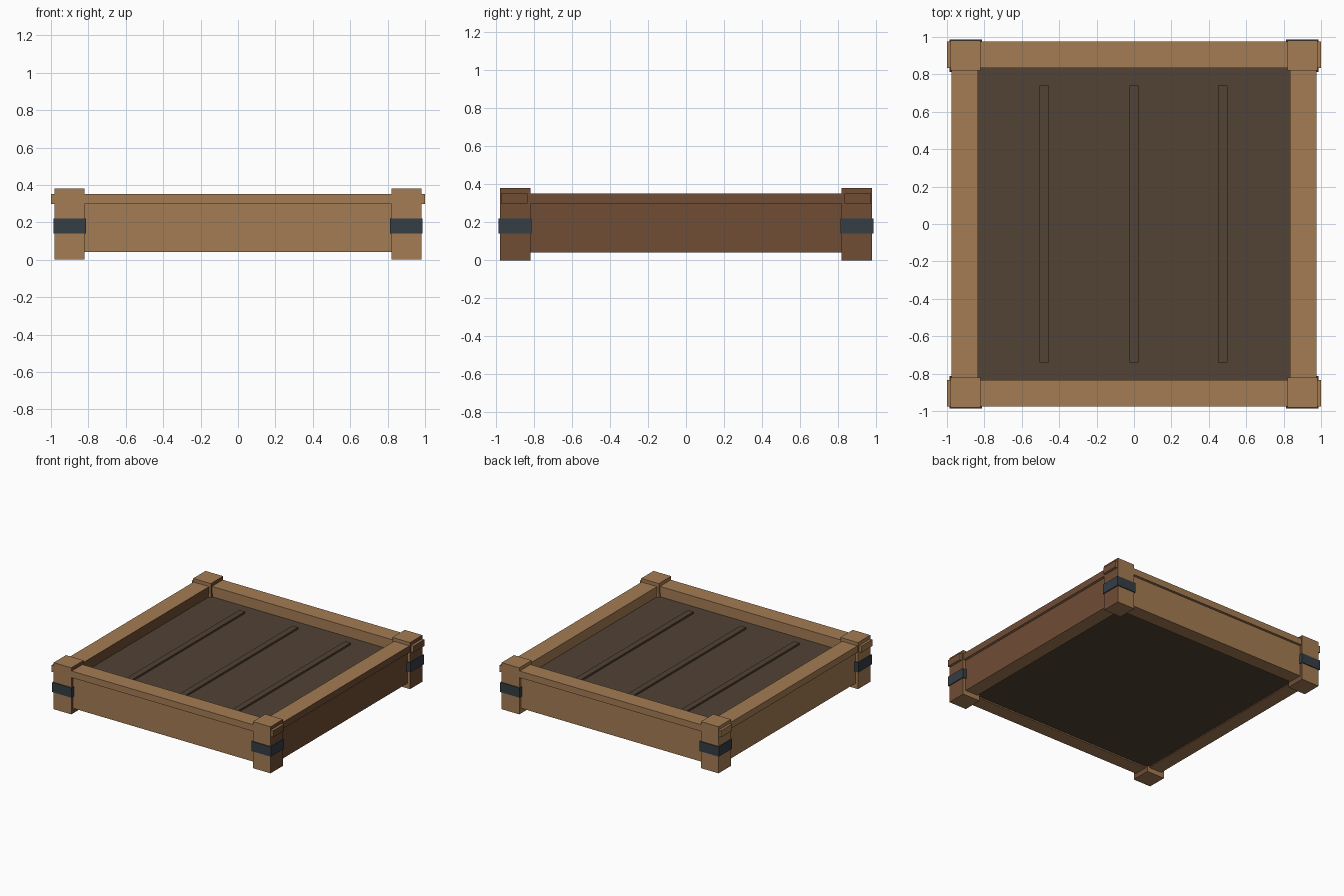
import bpy
import bmesh
from mathutils import Vector

cube = bpy.data.objects.get("Cube")
if cube:
    bpy.data.objects.remove(cube, do_unlink=True)


def linear(v):
    v /= 255
    return v / 12.92 if v <= 0.04045 else ((v + 0.055) / 1.055) ** 2.4


def material(name, rgb):
    mat = bpy.data.materials.new(name)
    mat.use_nodes = True
    colour = [linear(c) for c in rgb] + [1.0]
    mat.diffuse_color = colour
    shader = mat.node_tree.nodes["Principled BSDF"]
    shader.inputs["Base Color"].default_value = colour
    shader.inputs["Roughness"].default_value = 0.9
    return mat


WOOD = material("light wood", (164, 124, 83))
RED_WOOD = material("reddish wood", (112, 77, 53))
FLOOR = material("dark floor", (82, 66, 53))
IRON = material("dark iron", (53, 61, 69))


def box(name, low, high, *mats):
    """Box between two corners; a second material goes on faces turned to +x."""
    low, high = Vector(low), Vector(high)
    bm = bmesh.new()
    bmesh.ops.create_cube(bm, size=1)
    for v in bm.verts:
        v.co = (low + high) / 2 + v.co * (high - low)
    bm.normal_update()
    for f in bm.faces:
        f.material_index = int(len(mats) > 1 and f.normal.x > 0.5)
    mesh = bpy.data.meshes.new(name)
    bm.to_mesh(mesh)
    bm.free()
    for mat in mats:
        mesh.materials.append(mat)
    obj = bpy.data.objects.new(name, mesh)
    bpy.context.collection.objects.link(obj)
    return obj


def span(sign, inner, outer):
    return sorted((sign * inner, sign * outer))


# Corner posts with iron bands
for sx, side in ((-1, "right"), (1, "left")):
    for sy, end in ((-1, "front"), (1, "back")):
        for part, inner, outer, z0, z1, mats in (
                ("post", 0.82, 0.98, 0, 0.38, (WOOD, RED_WOOD)),
                ("band", 0.813, 0.987, 0.14, 0.22, (IRON,))):
            x, y = span(sx, inner, outer), span(sy, inner, outer)
            box(f"{end}_{side}_{part}", (x[0], y[0], z0), (x[1], y[1], z1), *mats)

# Wall boards and the wider rails on top of them
for part, inner, outer, z0, z1, reach in (
        ("board", 0.84, 0.955, 0.04, 0.30, 0.85),
        ("rail", 0.835, 0.975, 0.298, 0.352, 1.0)):
    for s, end, side in ((-1, "front", "right"), (1, "back", "left")):
        a, b = span(s, inner, outer)
        box(f"{end}_{part}", (-reach, a, z0), (reach, b, z1), WOOD, RED_WOOD)
        box(f"{side}_{part}", (a, -0.83, z0), (b, 0.83, z1), WOOD, RED_WOOD)

# Floor and its raised strips
box("floor", (-0.845, -0.845, 0.05), (0.845, 0.845, 0.265), FLOOR)
for i, x in enumerate((-0.48, 0, 0.475)):
    box(f"floor_strip_{i + 1}", (x - 0.025, -0.74, 0.26), (x + 0.025, 0.74, 0.28), FLOOR)
